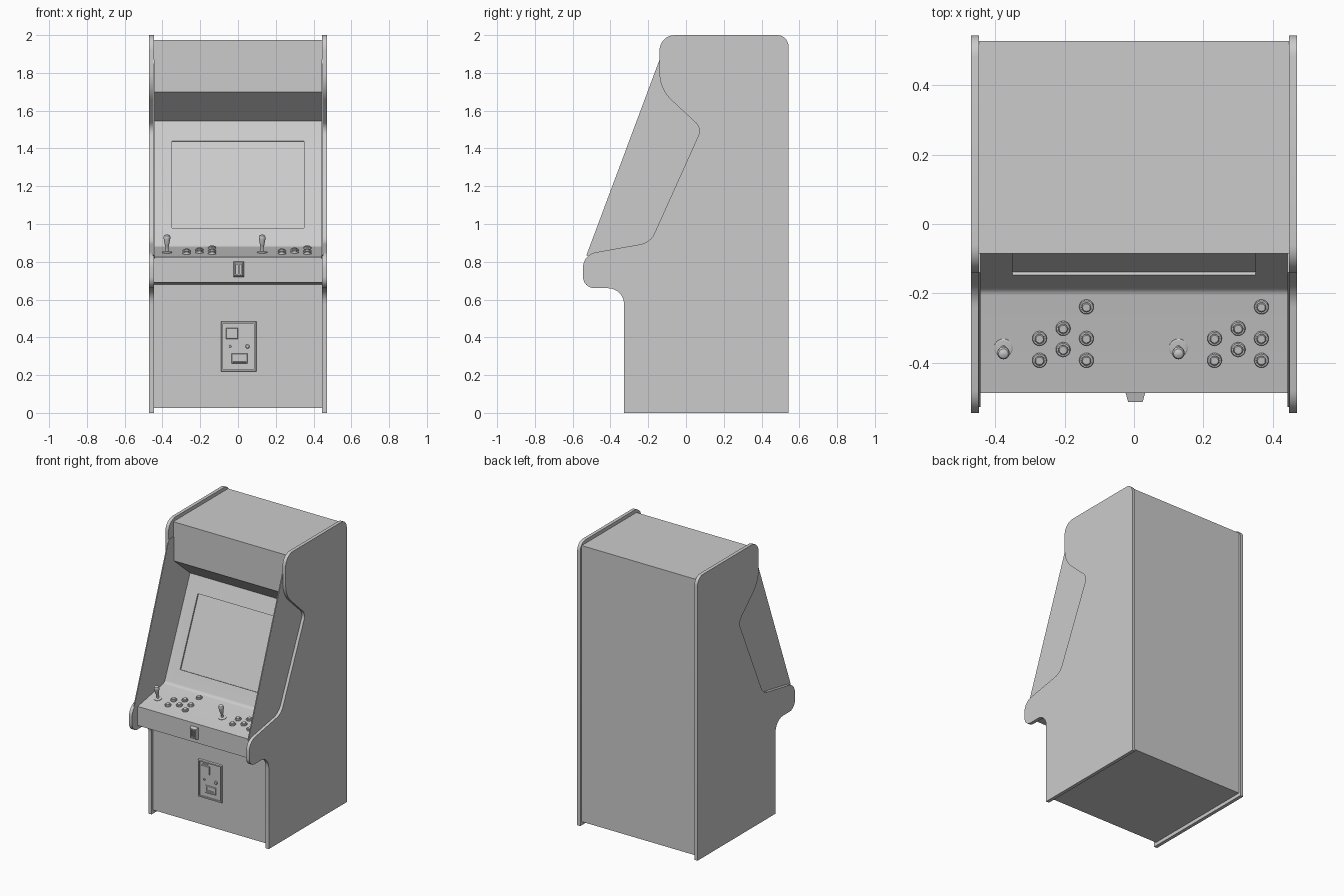
import bpy, bmesh, math
from mathutils import Vector, Matrix

if "Cube" in bpy.data.objects:
    bpy.data.objects.remove(bpy.data.objects["Cube"])


def finish(name, bm):
    bmesh.ops.recalc_face_normals(bm, faces=bm.faces)
    me = bpy.data.meshes.new(name)
    bm.to_mesh(me)
    bm.free()
    ob = bpy.data.objects.new(name, me)
    bpy.context.collection.objects.link(ob)
    return ob


def rounded(corners, steps=8):
    """Fillet the (y, z, radius) corners of a closed profile."""
    out, n = [], len(corners)
    for i, (y, z, r) in enumerate(corners):
        p = Vector((y, z))
        if r == 0:
            out.append(p)
            continue
        a = (Vector(corners[i - 1][:2]) - p).normalized()
        b = (Vector(corners[(i + 1) % n][:2]) - p).normalized()
        half = a.angle(b) / 2
        c = p + (a + b).normalized() * r / math.sin(half)
        t = r / math.tan(half)
        s, e = p + a * t - c, p + b * t - c
        sweep = math.pi - 2 * half
        for k in range(steps + 1):
            f = k / steps
            out.append(c + (s * math.sin((1 - f) * sweep) + e * math.sin(f * sweep)) / math.sin(sweep))
    return out


def prism(name, corners, x0, x1):
    """Extrude a side profile along x."""
    bm = bmesh.new()
    face = bm.faces.new([bm.verts.new((x0, p.x, p.y)) for p in rounded(corners)])
    ext = bmesh.ops.extrude_face_region(bm, geom=[face])
    vs = [g for g in ext["geom"] if isinstance(g, bmesh.types.BMVert)]
    bmesh.ops.translate(bm, verts=vs, vec=(x1 - x0, 0, 0))
    return finish(name, bm)


def block(name, x, z, w, h, back, front, taper=0.0):
    """Box on a front face, its front side inset by taper."""
    bm = bmesh.new()
    bmesh.ops.create_cube(bm, size=2)
    for v in bm.verts:
        t = taper if v.co.y < 0 else 0
        v.co = (x + v.co.x * (w / 2 - t), front if v.co.y < 0 else back,
                z + v.co.z * (h / 2 - t))
    return finish(name, bm)


def lathe(name, profile, matrix, n=20):
    """Revolve (radius, height) points about local z."""
    bm = bmesh.new()
    rings = []
    for r, z in profile:
        rings.append([bm.verts.new((r * math.cos(2 * math.pi * k / n), r * math.sin(2 * math.pi * k / n), z))
                      for k in range(n)])
    for a, b in zip(rings, rings[1:]):
        for k in range(n):
            bm.faces.new((a[k], a[(k + 1) % n], b[(k + 1) % n], b[k]))
    bm.faces.new(rings[0][::-1])
    bm.faces.new(rings[-1])
    ob = finish(name, bm)
    ob.matrix_world = matrix
    return ob


def cut(ob, cutter):
    m = ob.modifiers.new("cut", "BOOLEAN")
    m.operation, m.solver, m.object = "DIFFERENCE", "EXACT", cutter
    bpy.context.view_layer.objects.active = ob
    bpy.ops.object.modifier_apply(modifier=m.name)
    bpy.data.objects.remove(cutter)


def mirror(ob):
    ob.modifiers.new("mirror", "MIRROR").use_axis[0] = True


# Side panels with the curved outline
side = prism("side_panels", [
    (0.543, 0, 0), (0.543, 2, 0.06), (-0.14, 2, 0.08), (-0.14, 1.714, 0.19),
    (0.083, 1.507, 0.06), (-0.189, 0.902, 0.1), (-0.545, 0.838, 0.08),
    (-0.545, 0.66, 0.06), (-0.328, 0.66, 0.085), (-0.328, 0, 0)], 0.446, 0.47)
mirror(side)

# Thin straight-edged inner side panes
pane = prism("inner_side_panes", [
    (-0.14, 1.87, 0), (-0.527, 0.835, 0), (-0.45, 0.8, 0), (0.15, 0.8, 0), (0.15, 1.87, 0)], 0.442, 0.449)
mirror(pane)

# Cabinet body: marquee, bezel, control panel, lower front
body = prism("cabinet_body", [
    (0.527, 0.025, 0), (0.527, 1.975, 0), (-0.085, 1.975, 0), (-0.085, 1.70, 0),
    (0.096, 1.545, 0), (-0.19, 0.88, 0.03), (-0.487, 0.825, 0),
    (-0.487, 0.69, 0), (-0.31, 0.68, 0), (-0.31, 0.025, 0)], -0.447, 0.447)

# Screen recess in the sloped bezel
slope = math.atan(0.43)
recess = block("screen_cutter", 0, 0, 0.70, 0.46 / math.cos(slope), 0.01, -0.08)
recess.matrix_world = Matrix.Translation((0, -0.048, 1.21)) @ Matrix.Rotation(-slope, 4, "X")
recess.hide_render = True
bpy.context.view_layer.update()
cut(body, recess)

# Joysticks and buttons for two players
tilt = math.atan(0.185)


def on_panel(x, y):
    z = 0.825 + (y + 0.487) * 0.185
    return Matrix.Translation((x, y, z)) @ Matrix.Rotation(tilt, 4, "X")


stick = [(0.027, -0.004), (0.027, 0.003), (0.024, 0.005), (0.008, 0.006), (0.008, 0.03),
         (0.010, 0.034), (0.014, 0.055), (0.0175, 0.075), (0.0175, 0.085), (0.014, 0.092), (0.006, 0.096)]
button = [(0.021, -0.004), (0.021, 0.006), (0.019, 0.009), (0.015, 0.009), (0.0145, 0.006),
          (0.0135, 0.006), (0.0135, 0.012), (0.011, 0.014)]
spots = [(-0.137, -0.238), (-0.204, -0.30), (-0.272, -0.329), (-0.137, -0.329),
         (-0.204, -0.361), (-0.272, -0.392), (-0.137, -0.392)]
for player, dx in ((1, 0), (2, 0.504)):
    lathe(f"joystick_{player}", stick, on_panel(-0.376 + dx, -0.357))
    for i, (x, y) in enumerate(spots):
        lathe(f"button_{player}_{i + 1}", button, on_panel(x + dx, y))

# Latch housing on the control panel front
latch = block("latch_housing", 0.004, 0.76, 0.06, 0.085, -0.48, -0.512, 0.009)
cut(latch, block("latch_cutter", 0.004, 0.76, 0.028, 0.052, -0.50, -0.53))
block("latch_tongue", 0.004, 0.76, 0.008, 0.052, -0.495, -0.51)

# Coin door: raised frame with an inset plate
F = -0.31
frame = block("coin_door_frame", 0.003, 0.352, 0.19, 0.268, F + 0.005, F - 0.012, 0.004)
cut(frame, block("door_cutter", 0.003, 0.352, 0.164, 0.242, F - 0.004, F - 0.03))
block("coin_slot_plate", -0.032, 0.421, 0.065, 0.06, F, F - 0.011, 0.003)
block("coin_slot_lip", -0.03, 0.459, 0.05, 0.006, F, F - 0.009)
cup = block("coin_return_cup", 0.008, 0.288, 0.085, 0.054, F, F - 0.011, 0.003)
cut(cup, block("cup_cutter", 0.008, 0.293, 0.06, 0.026, F - 0.003, F - 0.03))
block("coin_return_flap", 0.008, 0.268, 0.07, 0.008, F, F - 0.018, 0.002)
facing = Matrix.Rotation(math.pi / 2, 4, "X")
lathe("door_lock", [(0.011, 0), (0.011, 0.007), (0.008, 0.01)],
      Matrix.Translation((0.05, F - 0.003, 0.352)) @ facing, 16)
lathe("reject_button", [(0.007, 0), (0.007, 0.007), (0.005, 0.009)],
      Matrix.Translation((-0.042, F - 0.003, 0.352)) @ facing, 12)

# Smooth the curves, keep the corners sharp
bpy.ops.object.select_all(action="SELECT")
bpy.context.view_layer.objects.active = body
bpy.ops.object.shade_smooth_by_angle(angle=math.radians(30))
